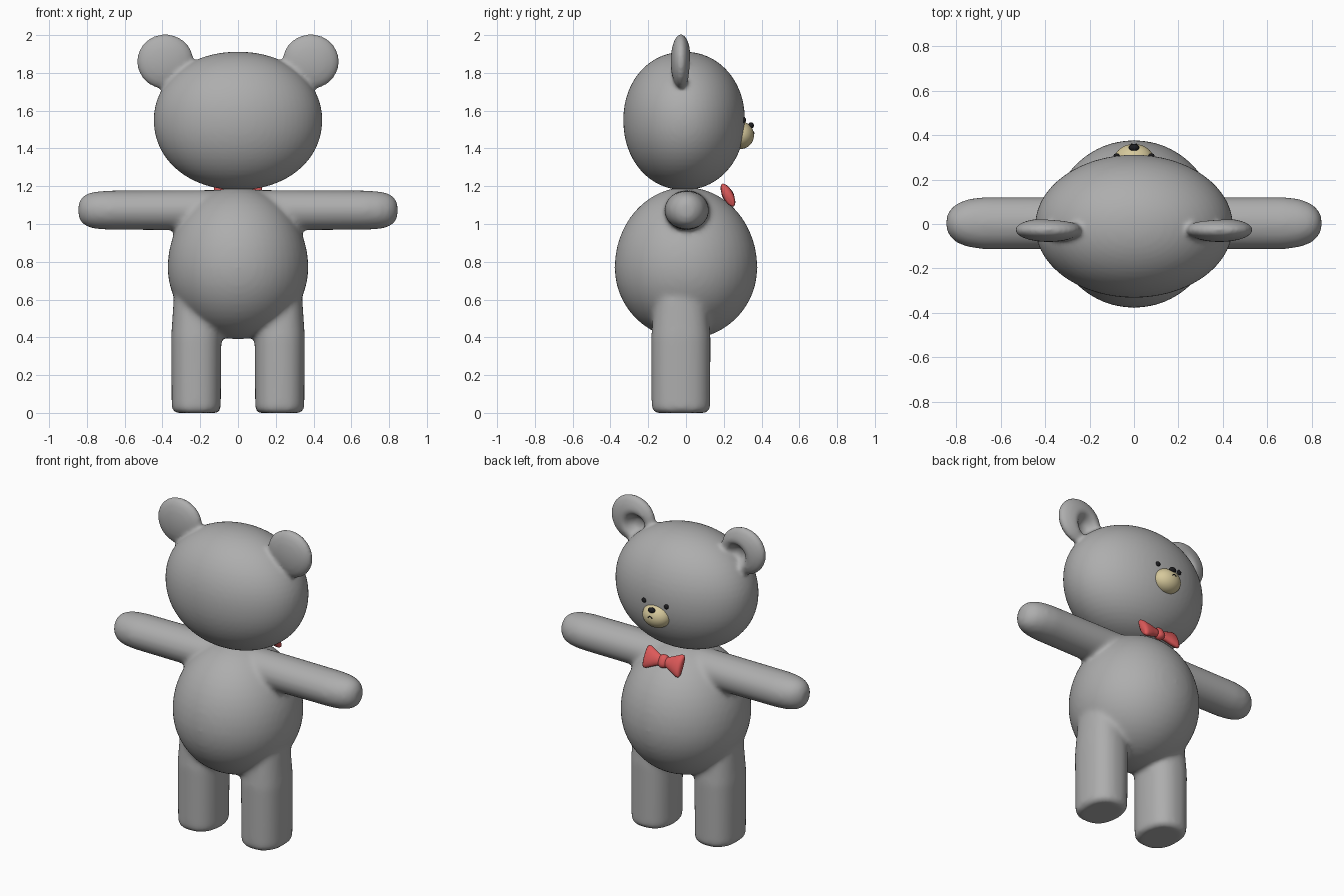
import bpy, bmesh, math
from mathutils import Matrix, Vector

if "Cube" in bpy.data.objects:
    bpy.data.objects.remove(bpy.data.objects["Cube"])


def material(name, rgb):
    m = bpy.data.materials.new(name)
    m.diffuse_color = (*rgb, 1)
    m.use_nodes = True
    m.node_tree.nodes["Principled BSDF"].inputs["Base Color"].default_value = m.diffuse_color
    return m


GREY = material("grey plush", (0.42, 0.42, 0.42))
TAN = material("tan muzzle", (0.67, 0.58, 0.33))
BLACK = material("black", (0.012, 0.012, 0.014))
RED = material("red bow", (0.72, 0.10, 0.10))


def ellipsoid(bm, centre, radii, down=None, power=2.0, segs=48):
    """Ellipsoid; down is a separate radius for the lower half."""
    verts = bmesh.ops.create_uvsphere(bm, u_segments=segs, v_segments=segs // 2, radius=1)["verts"]
    for v in verts:
        x, y, z = v.co
        k = (math.hypot(x, y) ** power + abs(z) ** power) ** (-1 / power)
        rz = down if down and z < 0 else radii[2]
        v.co = Vector((x * k * radii[0], y * k * radii[1], z * k * rz)) + Vector(centre)
    return verts


def loft(bm, rings, matrix, sides=32, power=2.0):
    """Skin elliptical rings (height, rx, ry) along local z, with capped ends."""
    def point(a, rx, ry, h):
        c, s = math.cos(a), math.sin(a)
        k = (abs(c) ** power + abs(s) ** power) ** (-1 / power)
        return matrix @ Vector((rx * c * k, ry * s * k, h))
    loops = [[bm.verts.new(point(i * math.tau / sides, rx, ry, h)) for i in range(sides)]
             for h, rx, ry in rings]
    for a, b in zip(loops, loops[1:]):
        for i in range(sides):
            j = (i + 1) % sides
            bm.faces.new((a[i], a[j], b[j], b[i]))
    bm.faces.new(loops[0][::-1])
    bm.faces.new(loops[-1])


def finish(bm, name, mat, voxel=0, smooth=0):
    bmesh.ops.recalc_face_normals(bm, faces=bm.faces)
    me = bpy.data.meshes.new(name)
    bm.to_mesh(me)
    bm.free()
    me.materials.append(mat)
    me.polygons.foreach_set("use_smooth", [True] * len(me.polygons))
    ob = bpy.data.objects.new(name, me)
    bpy.context.collection.objects.link(ob)
    if voxel:
        # Fuse the volumes and soften the joins
        r = ob.modifiers.new("fuse", "REMESH")
        r.mode, r.voxel_size, r.use_smooth_shade = "VOXEL", voxel, True
        s = ob.modifiers.new("soften", "SMOOTH")
        s.factor, s.iterations = 0.5, smooth
    return ob


# Body: torso, arms and legs fused together
bm = bmesh.new()
ellipsoid(bm, (0, 0, 0.77), (0.373, 0.378, 0.425), down=0.38)
for side in (-1, 1):
    arm = Matrix.Translation((0, 0.004, 1.073)) @ Matrix.Rotation(side * math.pi / 2, 4, "Y")
    loft(bm, [(0.05, 0.108, 0.118), (0.68, 0.104, 0.118), (0.75, 0.1, 0.108), (0.8, 0.088, 0.088),
              (0.83, 0.066, 0.06), (0.845, 0.035, 0.03)], arm)
    leg = Matrix.Translation((side * 0.221, -0.027, 0))
    loft(bm, [(0, 0.11, 0.135), (0.012, 0.126, 0.15), (0.03, 0.13, 0.155), (0.4, 0.133, 0.157),
              (0.6, 0.12, 0.14), (0.7, 0.09, 0.11)], leg, power=2.4)
finish(bm, "body", GREY, 0.014, 12)

# Head with two cupped ears
bm = bmesh.new()
ellipsoid(bm, (0, -0.01, 1.55), (0.446, 0.322, 0.362), down=0.37, power=2.08, segs=64)
for side in (-1, 1):
    c = Vector((side * 0.385, -0.027, 1.86))
    dent = c + Vector((-side * 0.03, 0, -0.025))
    for v in ellipsoid(bm, c, (0.15, 0.054, 0.145)):
        if v.co.y > c.y:
            d = math.hypot(v.co.x - dent.x, v.co.z - dent.z)
            v.co.y -= 0.07 * math.exp(-(d / 0.062) ** 4)
finish(bm, "head", GREY, 0.012, 5)

# Muzzle
bm = bmesh.new()
ellipsoid(bm, (0, 0.288, 1.47), (0.09, 0.072, 0.073))
finish(bm, "muzzle", TAN)

# Nose and eyes
for name, c, r in (("nose", (0, 0.344, 1.522), (0.024, 0.016, 0.016)),
                   ("left_eye", (-0.078, 0.307, 1.55), (0.015, 0.011, 0.015)),
                   ("right_eye", (0.078, 0.307, 1.55), (0.015, 0.011, 0.015))):
    bm = bmesh.new()
    ellipsoid(bm, c, r, segs=20)
    finish(bm, name, BLACK)

# Mouth: a small arched line on the muzzle
curve = bpy.data.curves.new("mouth", "CURVE")
curve.dimensions, curve.bevel_depth = "3D", 0.003
line = curve.splines.new("POLY")
line.points.add(8)
for i, p in enumerate(line.points):
    t = i / 4 - 1
    x, z = 0.014 * t, 1.486 - 0.008 * t * t
    y = 0.288 + 0.072 * math.sqrt(1 - (x / 0.09) ** 2 - ((z - 1.47) / 0.073) ** 2)
    p.co = (x, y, z, 1)
curve.materials.append(BLACK)
bpy.context.collection.objects.link(bpy.data.objects.new("mouth", curve))

# Bow tie: two flared wings and a knot, leaning back against the chest
lean = Matrix.Translation((0, 0.222, 1.153)) @ Matrix.Rotation(math.radians(27), 4, "X")
for side, name in ((-1, "left_bow_wing"), (1, "right_bow_wing")):
    bm = bmesh.new()
    loft(bm, [(0.01, 0.028, 0.02), (0.035, 0.034, 0.022), (0.07, 0.05, 0.026), (0.105, 0.066, 0.028),
              (0.12, 0.067, 0.024), (0.128, 0.058, 0.014)],
         lean @ Matrix.Rotation(side * math.pi / 2, 4, "Y"))
    finish(bm, name, RED)
bm = bmesh.new()
verts = ellipsoid(bm, (0, 0, 0), (0.032, 0.03, 0.04), power=2.6, segs=24)
bmesh.ops.transform(bm, matrix=lean, verts=verts)
finish(bm, "bow_knot", RED)
